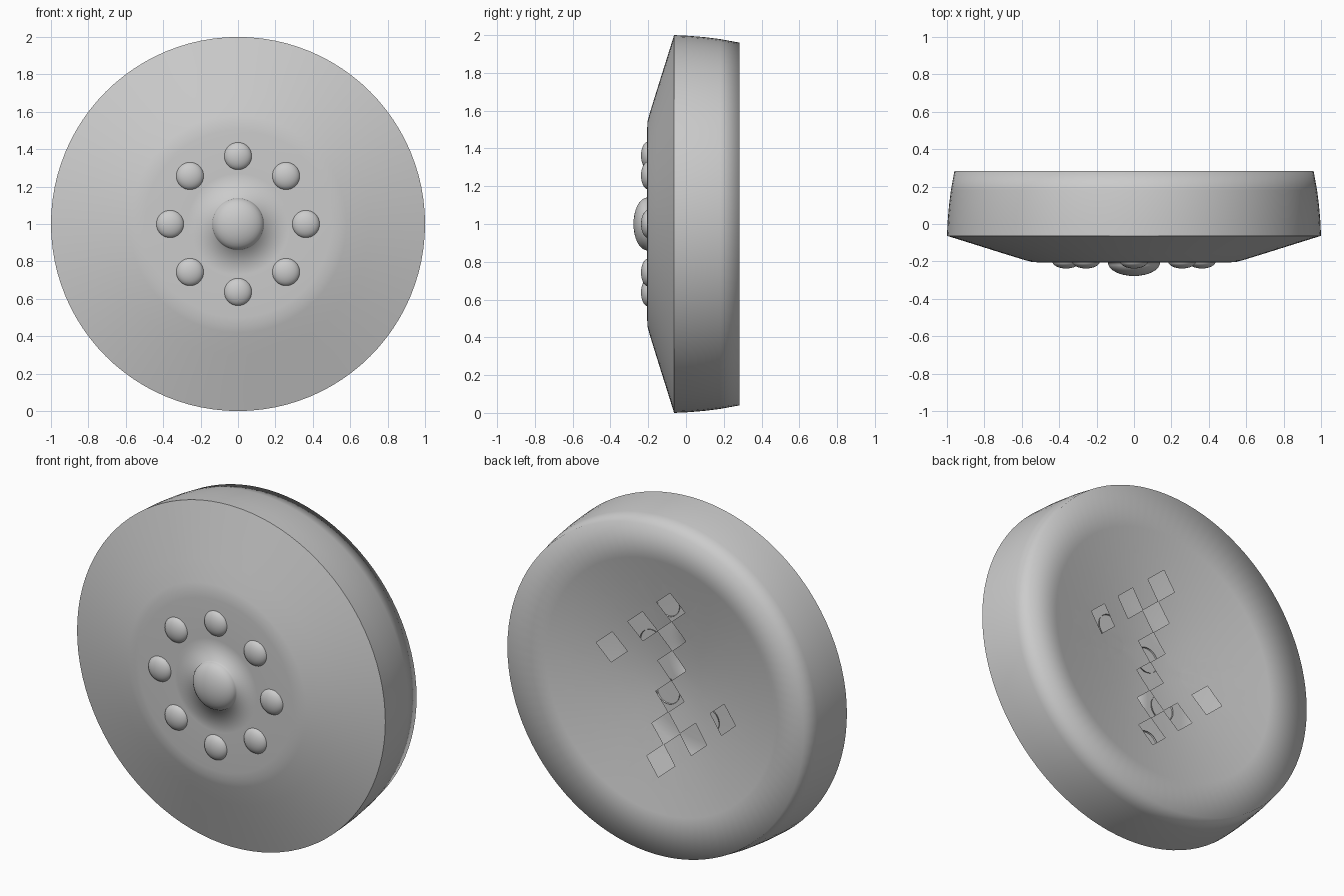
import bpy, bmesh, math
from mathutils import Vector

if "Cube" in bpy.data.objects:
    bpy.data.objects.remove(bpy.data.objects["Cube"])

SEG = 96
CENTRE = Vector((0, 0, 1))


def finish(bm, name, loc=CENTRE):
    me = bpy.data.meshes.new(name)
    bm.to_mesh(me)
    bm.free()
    for p in me.polygons:
        p.use_smooth = True
    ob = bpy.data.objects.new(name, me)
    ob.location = loc
    bpy.context.collection.objects.link(ob)
    return ob


def lathe(profile, facing, steps=SEG):
    """Spin (radius, y) points about the y axis; facing is the outward y sign."""
    bm = bmesh.new()
    verts = [bm.verts.new((r, y, 0)) for r, y in profile]
    edges = [bm.edges.new(p) for p in zip(verts, verts[1:])]
    bmesh.ops.spin(bm, geom=verts + edges, cent=(0, 0, 0), axis=(0, 1, 0),
                   angle=math.tau, steps=steps, use_duplicate=False)
    bmesh.ops.remove_doubles(bm, verts=bm.verts, dist=1e-4)
    bmesh.ops.recalc_face_normals(bm, faces=bm.faces)
    bm.normal_update()
    if sum(f.normal.y * f.calc_area() for f in bm.faces) * facing < 0:
        bmesh.ops.reverse_faces(bm, faces=bm.faces)
    return bm


def cap(radius, height, base, n=8):
    """Profile of a low dome from its tip to its edge."""
    return [(radius * math.sin(t), base - height * math.cos(t))
            for t in (math.pi / 2 * i / n for i in range(n + 1))]


# Front cover: central hub dome, flat middle and a shallow cone out to the rim
finish(lathe(cap(0.14, 0.073, -0.205) + [
    (0.27, -0.207), (0.5, -0.206), (0.545, -0.203), (0.58, -0.194),
    (0.7, -0.157), (0.85, -0.11), (1.0, -0.063)], -1), "front_cover")

# Barrel wall, soft lip and hollow bowl at the back
bm = lathe([(1.0, -0.063), (0.996, 0.02), (0.989, 0.1), (0.979, 0.18),
            (0.96, 0.284), (0.74, 0.239), (0.6, 0.211), (0.45, 0.184),
            (0.32, 0.163), (0.2, 0.147), (0.1, 0.138), (0, 0.135)], 1)

# Square openings in the bowl, on a turned grid
CELL = 0.13
A = math.radians(45 + 4)
U = Vector((math.cos(A), 0, math.sin(A)))
W = Vector((math.sin(A), 0, -math.cos(A)))


def bowl_middle():
    return [f for f in bm.faces
            if math.hypot(f.calc_center_median().x, f.calc_center_median().z) < 0.59]


for axis in (U, W):
    for i in range(-3, 4):
        near = bowl_middle()
        geom = near + list({e for f in near for e in f.edges}) + list({v for f in near for v in f.verts})
        bmesh.ops.bisect_plane(bm, geom=geom, plane_co=axis * CELL * i, plane_no=axis, dist=1e-5)
cells = {(i, -1 - i) for i in range(-3, 3)} | {(2, -1), (2, 1), (-3, 0), (-3, -2)}
holes = []
for f in bowl_middle():
    c = f.calc_center_median()
    if (math.floor(c.dot(U) / CELL), math.floor(c.dot(W) / CELL)) in cells:
        holes.append(f)
bmesh.ops.delete(bm, geom=holes, context='FACES')
finish(bm, "back_shell")

# Ring of eight low domed studs around the hub
for k in range(8):
    a = math.tau * k / 8
    finish(lathe(cap(0.075, 0.04, -0.198), -1, 40), f"stud_{k + 1}",
           (0.363 * math.cos(a), 0, 1 + 0.363 * math.sin(a)))
